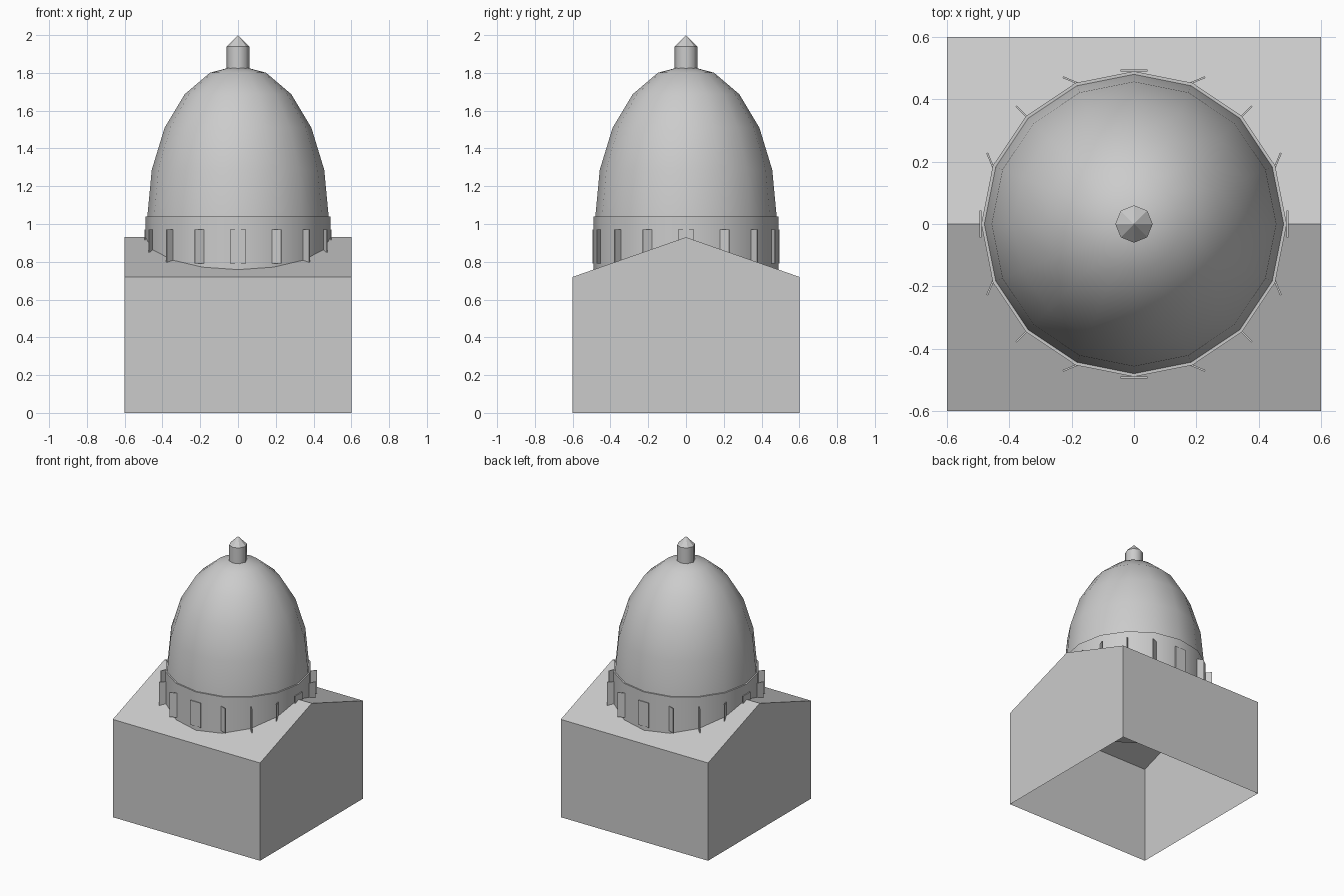
import bpy, bmesh
from math import sin, cos, pi, radians

cube = bpy.data.objects.get("Cube")
if cube:
    bpy.data.objects.remove(cube, do_unlink=True)

stone = bpy.data.materials.new("grey stone")
stone.use_nodes = True
GREY = (0.6, 0.6, 0.6, 1)
stone.diffuse_color = GREY
stone.node_tree.nodes["Principled BSDF"].inputs["Base Color"].default_value = GREY


def make(name, verts, faces, smooth=None):
    mesh = bpy.data.meshes.new(name)
    mesh.from_pydata(verts, [], faces)
    bm = bmesh.new()
    bm.from_mesh(mesh)
    bmesh.ops.recalc_face_normals(bm, faces=bm.faces)
    bm.to_mesh(mesh)
    bm.free()
    mesh.materials.append(stone)
    obj = bpy.data.objects.new(name, mesh)
    bpy.context.collection.objects.link(obj)
    if smooth:
        bpy.ops.object.select_all(action="DESELECT")
        obj.select_set(True)
        bpy.context.view_layer.objects.active = obj
        bpy.ops.object.shade_smooth_by_angle(angle=radians(smooth))
    return obj


def lathe(name, profile, sides, smooth, cap_base=True):
    """Revolve (radius, height) pairs; a zero last radius closes in a point."""
    verts, faces = [], []
    pointed = profile[-1][0] == 0
    rings = profile[:-1] if pointed else profile
    for r, z in rings:
        verts += [(r * cos(2 * pi * i / sides), r * sin(2 * pi * i / sides), z)
                  for i in range(sides)]
    for k in range(len(rings) - 1):
        a, b = k * sides, (k + 1) * sides
        faces += [(a + i, a + (i + 1) % sides, b + (i + 1) % sides, b + i)
                  for i in range(sides)]
    top = (len(rings) - 1) * sides
    if pointed:
        verts.append((0, 0, profile[-1][1]))
        faces += [(top + i, top + (i + 1) % sides, len(verts) - 1) for i in range(sides)]
    else:
        faces.append(tuple(range(top, top + sides)))
    if cap_base:
        faces.append(tuple(reversed(range(sides))))
    return make(name, verts, faces, smooth)


# Gabled base: an open-bottomed shell with its ridge along x
W, EAVE, RIDGE = 0.6, 0.72, 0.93
section = [(-W, 0), (-W, EAVE), (0, RIDGE), (W, EAVE), (W, 0)]
base_verts = [(x, y, z) for x in (-W, W) for y, z in section]
base_faces = [(i, i + 1, i + 6, i + 5) for i in range(4)]
base_faces += [tuple(range(5)), tuple(range(5, 10))]
make("gabled_base", base_verts, base_faces)

# Drum, elliptical dome and pointed lantern
lathe("drum", [(0.49, 0.72), (0.49, 1.04)], 16, 30)
arc = [(0.48 * cos(radians(18 * k)), 1.04 + 0.8 * sin(radians(18 * k))) for k in range(5)]
lathe("dome", arc + [(0, 1.84)], 16, 30, cap_base=False)
lathe("lantern", [(0.06, 1.8), (0.06, 1.94)], 8, 50)
lathe("lantern_cap", [(0.06, 1.94), (0, 2.0)], 8, 30)

# Window plates around the drum, each turned opposite to its position
HALF, THICK = 0.043, 0.003
for n in range(16):
    t = 2 * pi * n / 16
    cx, cy = 0.492 * cos(t), 0.492 * sin(t)
    ux, uy = sin(t), cos(t)
    corners = [(cx + a * HALF * ux - b * THICK * uy, cy + a * HALF * uy + b * THICK * ux)
               for a, b in ((-1, -1), (1, -1), (1, 1), (-1, 1))]
    verts = [(x, y, z) for z in (0.79, 0.97) for x, y in corners]
    sides = [(i, (i + 1) % 4, (i + 1) % 4 + 4, i + 4) for i in range(4)]
    make(f"window_{n + 1}", verts, sides + [(3, 2, 1, 0), (4, 5, 6, 7)])
